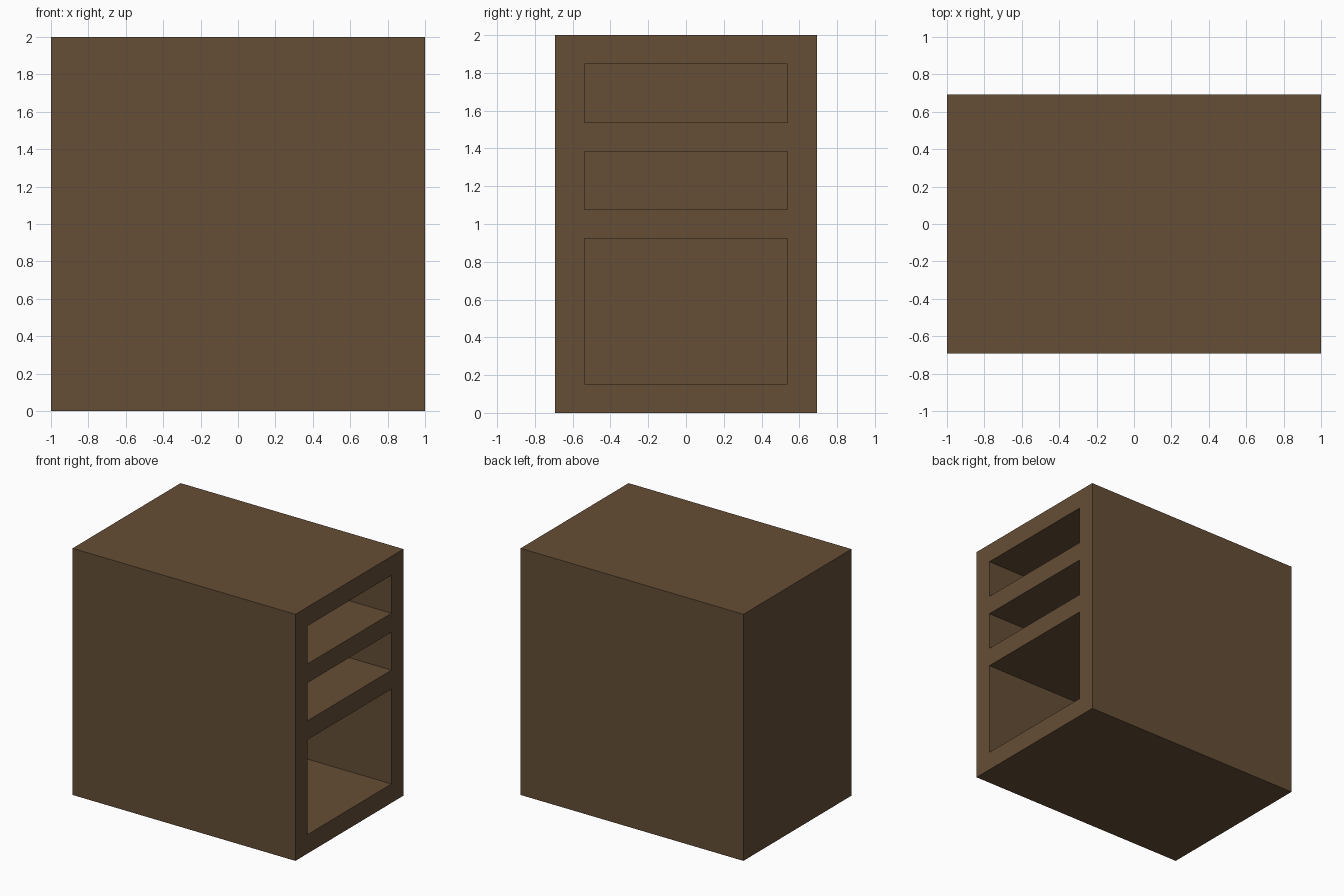
import bpy

if "Cube" in bpy.data.objects:
    bpy.data.objects.remove(bpy.data.objects["Cube"])

U = 2 / 13  # board thickness; the whole cabinet follows this module


def box(name, x, y, z):
    """Axis-aligned box from (min, max) ranges."""
    ranges = (x, y, z)
    bpy.ops.mesh.primitive_cube_add(size=1, location=[(a + b) / 2 for a, b in ranges])
    obj = bpy.context.object
    obj.name = name
    obj.scale = [b - a for a, b in ranges]
    bpy.ops.object.transform_apply(location=True, rotation=False, scale=True)
    return obj


# Dark brown wood
wood = bpy.data.materials.new("dark_wood")
wood.diffuse_color = (0.13, 0.076, 0.037, 1)
wood.use_nodes = True
wood.node_tree.nodes["Principled BSDF"].inputs["Base Color"].default_value = wood.diffuse_color

# Solid cabinet body
cabinet = box("cabinet", (-1, 1), (-4.5 * U, 4.5 * U), (0, 2))
cabinet.data.materials.append(wood)

# Compartments open to the right: tall one below, two low ones above
for bottom, top in ((1, 6), (7, 9), (10, 12)):
    cutter = box("compartment_cutter", (-1 + U, 1.2),
                 (-3.5 * U, 3.5 * U), (bottom * U, top * U))
    cutter.hide_render = True
    cutter.data.materials.append(wood)
    cut = cabinet.modifiers.new("compartment", 'BOOLEAN')
    cut.operation = 'DIFFERENCE'
    cut.solver = 'EXACT'
    cut.object = cutter
    bpy.context.view_layer.objects.active = cabinet
    bpy.ops.object.modifier_apply(modifier=cut.name)
    bpy.data.objects.remove(cutter, do_unlink=True)
